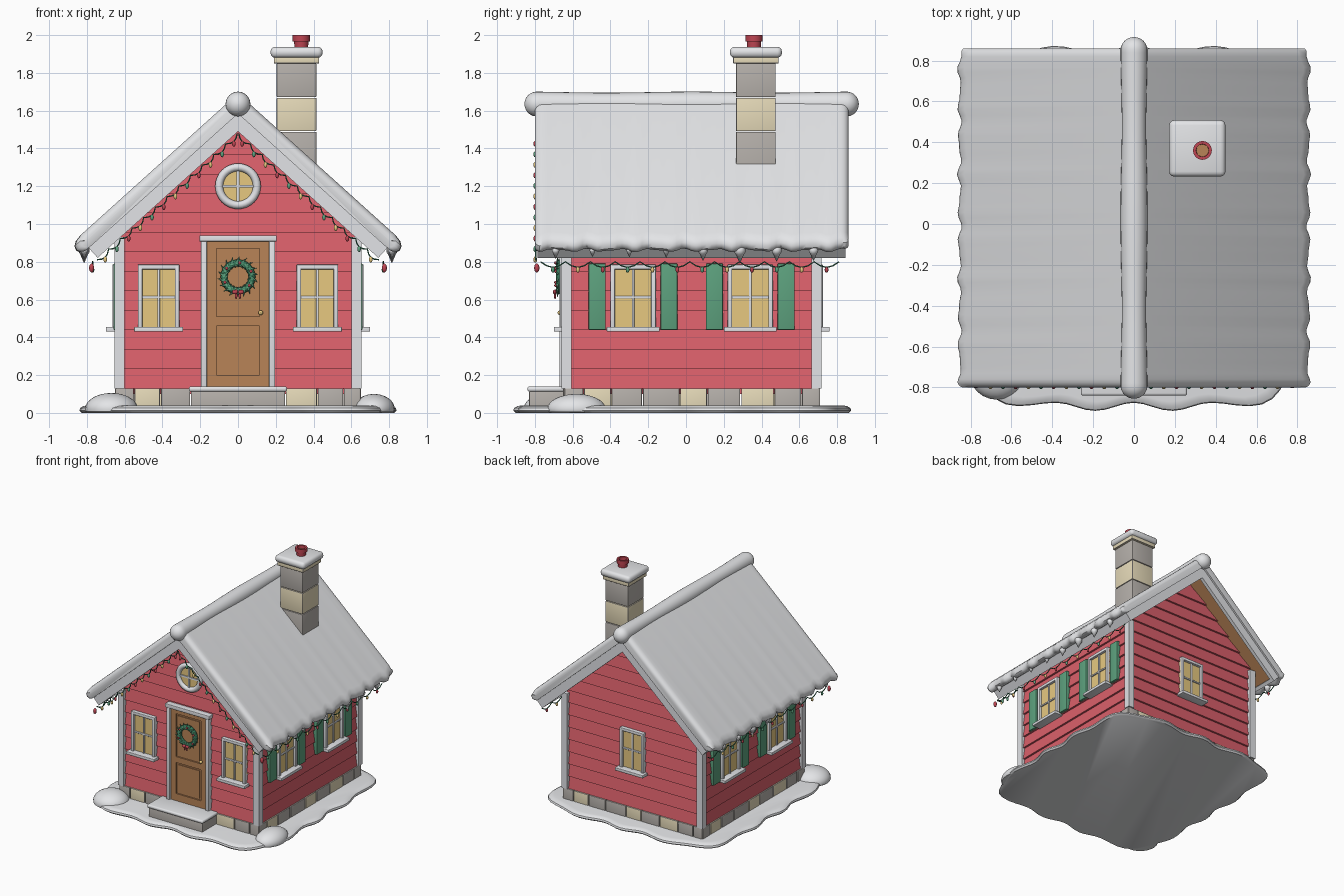
import bpy, bmesh, math
from mathutils import Matrix, Vector

if "Cube" in bpy.data.objects:
    bpy.data.objects.remove(bpy.data.objects["Cube"])


def material(name, *rgb):
    m = bpy.data.materials.new(name)
    m.use_nodes = True
    m.diffuse_color = (*rgb, 1)
    m.node_tree.nodes["Principled BSDF"].inputs["Base Color"].default_value = (*rgb, 1)
    return m


RED = material("barn red", .70, .115, .145)
SNOW = material("snow", .88, .89, .91)
TRIM = material("white trim", .80, .81, .84)
GREY = material("grey stone", .47, .44, .41)
TAN = material("tan stone", .80, .71, .49)
WOOD = material("brown wood", .48, .23, .095)
GLOW = material("window glow", .92, .67, .25)
GREEN = material("shutter green", .11, .36, .21)
PINE = material("pine green", .035, .19, .10)
BERRY = material("berry red", .52, .06, .085)

HX, HY, BASE, Y_SHIFT = .62, .65, .13, .03


def done(bm, name, *mats, bevel=0, smooth=False):
    bmesh.ops.recalc_face_normals(bm, faces=bm.faces)
    if bevel:
        sharp = [e for e in bm.edges if e.calc_face_angle(0) > .5]
        bmesh.ops.bevel(bm, geom=sharp, offset=bevel, segments=3, profile=.5, affect='EDGES')
    me = bpy.data.meshes.new(name)
    bm.to_mesh(me)
    bm.free()
    ob = bpy.data.objects.new(name, me)
    for m in mats:
        me.materials.append(m)
    ob.location.y = Y_SHIFT
    bpy.context.collection.objects.link(ob)
    if smooth or bevel:
        bpy.ops.object.select_all(action='DESELECT')
        ob.select_set(True)
        bpy.context.view_layer.objects.active = ob
        bpy.ops.object.shade_smooth_by_angle(angle=math.radians(40))
    return ob


def loft(bm, rings, M=Matrix(), mi=0):
    vs = [[bm.verts.new(M @ Vector(p)) for p in r] for r in rings]
    n = len(vs[0])
    faces = [bm.faces.new((a[i], a[(i + 1) % n], b[(i + 1) % n], b[i]))
             for a, b in zip(vs, vs[1:]) for i in range(n)]
    faces += [bm.faces.new(vs[0]), bm.faces.new(vs[-1])]
    for f in faces:
        f.material_index = mi
    return faces


def box(bm, x0, x1, y0, y1, z0, z1, M=Matrix(), mi=0):
    loft(bm, [[(x0, y0, z), (x1, y0, z), (x1, y1, z), (x0, y1, z)] for z in (z0, z1)], M, mi)


def plate(bm, M, u0, u1, d0, d1, z0, z1, mi=0):
    """Box on a wall: u along it, d outwards."""
    box(bm, u0, u1, -d1, -d0, z0, z1, M, mi)


def ball(bm, c, scale, mi=0, seg=10):
    M = Matrix.Translation(c) @ Matrix.Diagonal((*scale, 1))
    new = bmesh.ops.create_uvsphere(bm, u_segments=seg, v_segments=seg - 2, radius=1, matrix=M)
    for f in {f for v in new['verts'] for f in v.link_faces}:
        f.material_index = mi


def circle(r, z, n=24):
    return [(r * math.cos(k * math.tau / n), r * math.sin(k * math.tau / n), z) for k in range(n)]


def torus(name, mat, z, depth, R, r):
    bpy.ops.mesh.primitive_torus_add(major_radius=R, minor_radius=r, major_segments=32, minor_segments=10,
                                     location=(0, Y_SHIFT - HY - depth, z), rotation=(math.pi / 2, 0, 0))
    ob = bpy.context.object
    ob.name = name
    ob.data.materials.append(mat)
    bpy.ops.object.shade_smooth()


def wire(name, pts):
    cu = bpy.data.curves.new(name, 'CURVE')
    cu.dimensions, cu.bevel_depth, cu.bevel_resolution = '3D', .004, 1
    sp = cu.splines.new('POLY')
    sp.points.add(len(pts) - 1)
    for p, q in zip(sp.points, pts):
        p.co = (*q, 1)
    cu.materials.append(PINE)
    ob = bpy.data.objects.new(name, cu)
    ob.location.y = Y_SHIFT
    bpy.context.collection.objects.link(ob)


def wall(deg, half):
    return Matrix.Rotation(math.radians(deg), 4, 'Z') @ Matrix.Translation((0, -half, 0))


FRONT, BACK = wall(0, HY), wall(180, HY)
SIDES = [wall(90, HX), wall(-90, HX)]

# Ground snow with a wavy rim, and drifts
def rim(scale, z):
    ring = []
    for k in range(120):
        a = k * math.tau / 120
        c, s = math.cos(a), math.sin(a)
        r = (abs(c / .82) ** 6 + abs(s / .875) ** 6) ** (-1 / 6) + .02 * math.cos(15 * a + 1.6)
        ring.append((r * scale * c, r * scale * s - .05, z))
    return ring

bm = bmesh.new()
loft(bm, [rim(.985, 0), rim(1, .012), rim(.995, .026), rim(.975, .036), rim(.95, .04)])
done(bm, "ground_snow", SNOW, smooth=True)
bm = bmesh.new()
ball(bm, (-.67, -.75, .02), (.14, .14, .085), seg=24)
ball(bm, (.72, -.61, .02), (.11, .155, .08), seg=24)
for v in bm.verts:
    v.co.z = max(v.co.z, .004)
done(bm, "snow_drifts", SNOW, smooth=True)

# Stone foundation
bm = bmesh.new()
cuts = [-.65, -.55, -.41, -.25, -.06, .08, .25, .42, .56, .65]
for M, stretch in ((FRONT, 1), (BACK, 1), (SIDES[0], 1.04), (SIDES[1], 1.04)):
    for a, b, tint in zip(cuts, cuts[1:], (0, 1, 0, 0, 1, 0, 1, 0, 0)):
        plate(bm, M, a * stretch + .003, b * stretch - .003, -.06, .03, .005, BASE, tint)
done(bm, "foundation_stones", GREY, TAN, bevel=.004)
bm = bmesh.new()
box(bm, -.25, .25, -.86, -.66, .005, .115)
done(bm, "door_step", GREY, bevel=.006)
bm = bmesh.new()
box(bm, -.26, .26, -.87, -.665, .112, .14)
done(bm, "step_snow", SNOW, bevel=.012)

# Wall core and clapboards
bm = bmesh.new()
loft(bm, [[(-HX, y, .1), (HX, y, .1), (HX, y, .96), (0, y, 1.52), (-HX, y, .96)] for y in (-HY, HY)])
done(bm, "wall_core", RED)
bm = bmesh.new()
course = .103

def clap(M, w0, w1, z):
    loft(bm, [[(-w, .01, h), (w, .01, h), (w, -d, h), (-w, -d, h)]
              for w, d, h in ((w0, .02, z), (w1, .004, z + course))], M)

def gable(z):
    return max(.004, min(HX, (1.535 - z) / .9))

for i in range(13):
    z = BASE + i * course
    for M in (FRONT, BACK):
        clap(M, gable(z), gable(z + course), z)
    if i < 8:
        for M in SIDES:
            clap(M, HY, HY, z)
done(bm, "clapboards", RED)
bm = bmesh.new()
for sx in (-1, 1):
    for sy in (-1, 1):
        x, y = sorted((sx * .6, sx * .655)), sorted((sy * .635, sy * .688))
        box(bm, *x, *y, BASE, .93)
done(bm, "corner_boards", TRIM)

# Windows and shutters
def window(name, M, u, hw):
    bm = bmesh.new()
    plate(bm, M, u - hw, u + hw, 0, .024, .45, .77)
    done(bm, name + "_glass", GLOW)
    bm = bmesh.new()
    for s in (-1, 1):
        a, b = sorted((u + s * (hw - .024), u + s * hw))
        plate(bm, M, a, b, 0, .045, .45, .785)
    plate(bm, M, u - hw, u + hw, 0, .045, .76, .785)
    plate(bm, M, u - hw - .02, u + hw + .02, 0, .08, .43, .455)
    plate(bm, M, u - .007, u + .007, 0, .034, .45, .77)
    plate(bm, M, u - hw, u + hw, 0, .033, .605, .619)
    done(bm, name + "_frame", TRIM, bevel=.004)

window("back_window", BACK, 0, .11)
for s, label in ((-1, "a"), (1, "b")):
    window("front_window_" + label, FRONT, s * .42, .11)
    for M, side in zip(SIDES, ("left", "right")):
        window(side + "_window_" + label, M, s * .31, .12)
        bm = bmesh.new()
        for k in (-1, 1):
            c = s * .31 + k * .19
            plate(bm, M, c - .045, c + .045, 0, .04, .44, .79)
        done(bm, side + "_shutters_" + label, GREEN, bevel=.004)

# Round attic window
bm = bmesh.new()
flat = Matrix.Translation((0, -HY, 1.2)) @ Matrix.Rotation(math.pi / 2, 4, 'X')
loft(bm, [circle(.095, 0), circle(.095, .025)], flat)
done(bm, "round_window_glass", GLOW)
torus("round_window_ring", TRIM, 1.2, .025, .1, .021)
bm = bmesh.new()
plate(bm, FRONT, -.007, .007, .01, .034, 1.11, 1.29)
plate(bm, FRONT, -.09, .09, .01, .033, 1.193, 1.207)
done(bm, "round_window_bars", TRIM)

# Door, frame and knob
bm = bmesh.new()
plate(bm, FRONT, -.165, .165, 0, .024, BASE, .91)
for s in (-1, 1):
    plate(bm, FRONT, *sorted((s * .115, s * .165)), 0, .036, BASE, .91)
for z0, z1 in ((BASE, .2), (.46, .51), (.87, .91)):
    plate(bm, FRONT, -.115, .115, 0, .036, z0, z1)
for z0, z1 in ((.215, .445), (.525, .855)):
    plate(bm, FRONT, -.1, .1, 0, .031, z0, z1)
done(bm, "door", WOOD)
bm = bmesh.new()
for s in (-1, 1):
    plate(bm, FRONT, *sorted((s * .165, s * .197)), 0, .05, BASE, .91)
plate(bm, FRONT, -.205, .205, 0, .055, .908, .94)
done(bm, "door_frame", TRIM, bevel=.004)
bm = bmesh.new()
ball(bm, (.12, -HY - .045, .53), (.013, .015, .013))
done(bm, "door_knob", GLOW, smooth=True)

# Wreath with leaves, berries and bow
torus("wreath_ring", PINE, .72, .05, .074, .018)
bm = bmesh.new()
for k in range(36):
    a = k * math.tau / 36
    R = .09 if k % 2 else .062
    c = Vector((R * math.cos(a), -HY - .06, .72 + R * math.sin(a)))
    M = Matrix.Translation(c) @ Matrix.Rotation(-a + (.5 if k % 2 else 2.2), 4, 'Y') @ Matrix.Rotation(math.pi / 2, 4, 'Y')
    bmesh.ops.create_cone(bm, segments=5, radius1=.011, radius2=0, depth=.045, cap_ends=True, matrix=M)
done(bm, "wreath_leaves", GREEN)
bm = bmesh.new()
for k in range(6):
    a = k * math.tau / 6 + .4
    ball(bm, (.075 * math.cos(a), -HY - .07, .72 + .075 * math.sin(a)), (.008,) * 3)
for s in (-1, 1):
    ball(bm, (s * .016, -HY - .075, .64), (.016, .01, .012))
    ball(bm, (s * .01, -HY - .073, .621), (.007, .006, .018))
done(bm, "wreath_bow", BERRY, smooth=True)

# Roof: s runs down the slope, v outwards from its underside
def slope(s, v):
    return s * .743 + v * .669, 1.49 - s * .669 + v * .743

def strip(bm, sx, profile, ys):
    loft(bm, [[(sx * slope(s, v)[0], y, slope(s, v)[1]) for s, v in profile] for y in ys])

def snow_section(y):
    k = .035 * (1 - math.sqrt(max(0, 1 - max(0, (abs(y) - .79) / .04) ** 2)))
    w = .01 * math.sin(y * 37) + .006 * math.sin(y * 61 + 1) - k
    return [(-.063, .07), (.99, .07), (1.015 + w, .072), (1.035 + w, .085), (1.043 + w, .105),
            (1.035 + w, .128), (1.01 + w, .144 - k), (.97 + w, .15 - k), (-.9 * (.15 - k), .15 - k)]

stations = [-.79 + 1.58 * i / 60 for i in range(61)]
tip = [.79 + .04 * t for t in (.4, .7, .87, .96, 1)]
stations = [-t for t in reversed(tip)] + stations + tip
for sx, side in ((1, "left"), (-1, "right")):
    bm = bmesh.new()
    strip(bm, sx, [(-.018, .02), (.98, .02), (.98, .07), (-.063, .07)], (-.795, .795))
    done(bm, side + "_roof_deck", WOOD)
    bm = bmesh.new()
    rake = [(0, 0), (1, 0), (1, .075), (-.0675, .075)]
    strip(bm, sx, rake, (-.815, -.785))
    strip(bm, sx, rake, (.785, .815))
    strip(bm, sx, [(.97, 0), (1, 0), (1, .073), (.97, .073)], (-.79, .79))
    done(bm, side + "_fascia", TRIM)
    bm = bmesh.new()
    rows = [snow_section(y) for y in stations]
    loft(bm, [[(sx * slope(s, v)[0], y, slope(s, v)[1]) for s, v in r] for r, y in zip(rows, stations)])
    done(bm, side + "_roof_snow", SNOW, smooth=True)

    # Icicles under the eave
    bm = bmesh.new()
    x, z = slope(1.02, .085)
    for i, size in enumerate((.7, .55, .55, .6, .9, 1.1, .95, .9)):
        y = -.72 + i * .195
        r = .028 * size
        ball(bm, (sx * x, y, z - .01), (r, r, r))
        bmesh.ops.create_cone(bm, segments=10, radius1=0, radius2=r * .97, depth=.06 * size, cap_ends=True,
                              matrix=Matrix.Translation((sx * x, y, z - .014 - .03 * size)))
    done(bm, side + "_icicles", SNOW, smooth=True)

    # Light strings along rake and eave
    bm = bmesh.new()
    rake_pts, eave_pts = [], []
    for i in range(49):
        sag = .02 * abs(math.sin(i * math.pi / 4))
        x, z = slope(.01 + i / 48, -.005 - sag)
        rake_pts.append((sx * x, -.825, z))
        eave_pts.append((sx * .77, -.8 + 1.58 * i / 48, .80 - 1.5 * sag))
        if i % 4 == 2:
            ball(bm, (sx * x, -.828, z - .012), (.01, .01, .016), i // 4 % 3)
            ball(bm, (sx * .77, eave_pts[-1][1], .758), (.01, .01, .016), (i // 4 + 1) % 3)
    ball(bm, (sx * .775, -.82, .767), (.014, .014, .024), 0)
    wire(side + "_rake_wire", rake_pts)
    wire(side + "_eave_wire", eave_pts)
    done(bm, side + "_light_bulbs", BERRY, GREEN, GLOW, smooth=True)

# Rounded snow roll on the ridge
bm = bmesh.new()
upright = Matrix.Translation((0, 0, 1.635)) @ Matrix.Rotation(-math.pi / 2, 4, 'X')
rings = []
for i in range(61):
    y = -.885 * math.cos(i * math.pi / 60)
    t = min(1, max(0, (abs(y) - .82) / .065))
    rings.append(circle(max(.002, (.063 + .003 * math.cos(y * 7)) * math.sqrt(1 - t * t)), y))
loft(bm, rings, upright)
done(bm, "ridge_snow", SNOW, smooth=True)

# Chimney
def block(bm, half, z0, z1, mi=0):
    box(bm, .31 - half, .31 + half, .34 - half, .34 + half, z0, z1, mi=mi)

bm = bmesh.new()
for z0, z1, tint in ((1.2, 1.488, 0), (1.492, 1.668, 1), (1.672, 1.85, 0)):
    block(bm, .105, z0, z1, tint)
block(bm, .12, 1.85, 1.885, 1)
done(bm, "chimney", GREY, TAN, bevel=.004)
bm = bmesh.new()
block(bm, .138, 1.88, 1.938)
done(bm, "chimney_snow", SNOW, bevel=.025)
bm = bmesh.new()
faces = loft(bm, [circle(r, z) for r, z in ((.035, 1.92), (.038, 1.965), (.046, 1.967), (.046, 2), (.031, 2), (.03, 1.975))],
             Matrix.Translation((.335, .33, 0)))
faces[-1].material_index = 1
done(bm, "chimney_pot", BERRY, WOOD, smooth=True)
